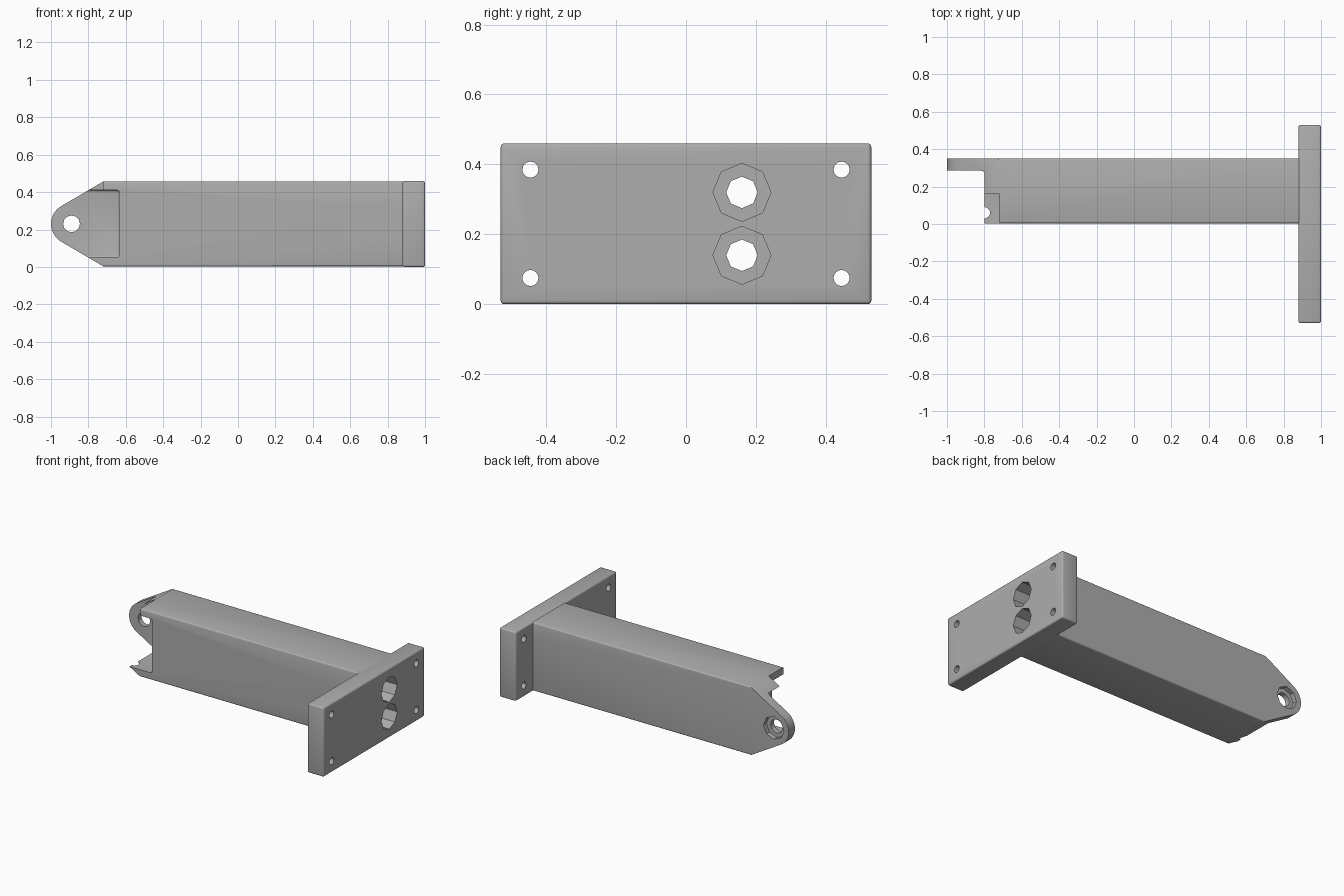
import bpy, bmesh, math
from mathutils import Matrix, Vector

cube = bpy.data.objects.get("Cube")
if cube:
    bpy.data.objects.remove(cube, do_unlink=True)

grey = bpy.data.materials.new("plain_grey")
grey.use_nodes = True
COLOUR = (0.42, 0.42, 0.42, 1)
grey.diffuse_color = COLOUR
grey.node_tree.nodes["Principled BSDF"].inputs["Base Color"].default_value = COLOUR

MID_Z = 0.23


def finish(bm, name):
    bmesh.ops.recalc_face_normals(bm, faces=bm.faces)
    mesh = bpy.data.meshes.new(name)
    bm.to_mesh(mesh)
    bm.free()
    mesh.materials.append(grey)
    ob = bpy.data.objects.new(name, mesh)
    bpy.context.collection.objects.link(ob)
    return ob


def box(name, low, high, bevel=0):
    low, high = Vector(low), Vector(high)
    bm = bmesh.new()
    bmesh.ops.create_cube(bm, size=1)
    for v in bm.verts:
        v.co = (low + high) / 2 + v.co * (high - low)
    if bevel:
        bmesh.ops.bevel(bm, geom=bm.edges[:], offset=bevel, segments=3,
                        profile=0.5, affect='EDGES')
    return finish(bm, name)


def rod(name, axis, centre, radius, length, sides):
    bm = bmesh.new()
    bmesh.ops.create_cone(bm, cap_ends=True, segments=sides, radius1=radius,
                          radius2=radius, depth=length)
    turn = {'X': Matrix.Rotation(math.pi / 2, 4, 'Y'),
            'Y': Matrix.Rotation(math.pi / 2, 4, 'X'), 'Z': Matrix()}[axis]
    bm.transform(Matrix.Translation(centre) @ turn)
    return finish(bm, name)


def combine(target, tool, operation='DIFFERENCE'):
    mod = target.modifiers.new(tool.name, 'BOOLEAN')
    mod.object, mod.operation, mod.solver = tool, operation, 'EXACT'
    bpy.context.view_layer.objects.active = target
    bpy.ops.object.modifier_apply(modifier=mod.name)
    bpy.data.objects.remove(tool, do_unlink=True)


# Mounting plate with corner screw holes and a central hole
plate = box("mounting_plate", (0.88, -0.53, 0), (1, 0.53, 0.46), 0.01)
for y in (-0.445, 0.445):
    for z in (0.075, 0.385):
        combine(plate, rod("screw_hole", 'X', (0.94, y, z), 0.023, 0.3, 16))
combine(plate, rod("centre_hole", 'X', (0.94, 0, MID_Z), 0.083, 0.3, 48))

# Arm: tapered side profile with a rounded lug end
outline = [(0.89, 0.003), (0.89, 0.457), (-0.72, 0.457)]
for i in range(17):
    a = math.radians(120 + 120 * i / 16)
    outline.append((-0.89 + 0.11 * math.cos(a), MID_Z + 0.11 * math.sin(a)))
outline.append((-0.72, 0.003))
bm = bmesh.new()
face = bm.faces.new([bm.verts.new((x, 0.004, z)) for x, z in outline])
side = bmesh.ops.extrude_face_region(bm, geom=[face])["geom"]
bmesh.ops.translate(bm, vec=(0, 0.346, 0),
                    verts=[g for g in side if isinstance(g, bmesh.types.BMVert)])
long_edges = [e for e in bm.edges if e.calc_length() > 1]
bmesh.ops.bevel(bm, geom=long_edges, offset=0.01, segments=3, profile=0.5,
                affect='EDGES')
arm = finish(bm, "arm")

# Open pocket in front of the lug, and the shortened upper and lower lips
combine(arm, box("pocket", (-1.3, -0.2, 0.05), (-0.635, 0.285, 0.41), 0.012))
combine(arm, box("upper_lip_cut", (-1.2, -0.2, 0.3), (-0.72, 0.16, 0.6)))
combine(arm, rod("lower_lip_notch", 'Z', (-0.8, 0.06, 0), 0.03, 0.3, 24))

# Lug pin hole with a nut recess on the back
combine(arm, rod("pin_hole", 'Y', (-0.89, 0.3, MID_Z), 0.045, 0.3, 12))
combine(arm, rod("nut_recess", 'Y', (-0.89, 0.37, MID_Z), 0.075, 0.1, 8))

# Join, then bore the two stepped octagonal channels along the arm
combine(plate, arm, 'UNION')
for z in (0.14, 0.32):
    combine(plate, rod("bore", 'X', (0.2, 0.16, z), 0.045, 2, 8))
    combine(plate, rod("counterbore", 'X', (0.9, 0.16, z), 0.083, 0.6, 8))

plate.name = "bracket_arm"
bpy.ops.object.select_all(action='DESELECT')
plate.select_set(True)
bpy.context.view_layer.objects.active = plate
bpy.ops.object.shade_smooth_by_angle(angle=math.radians(32))
